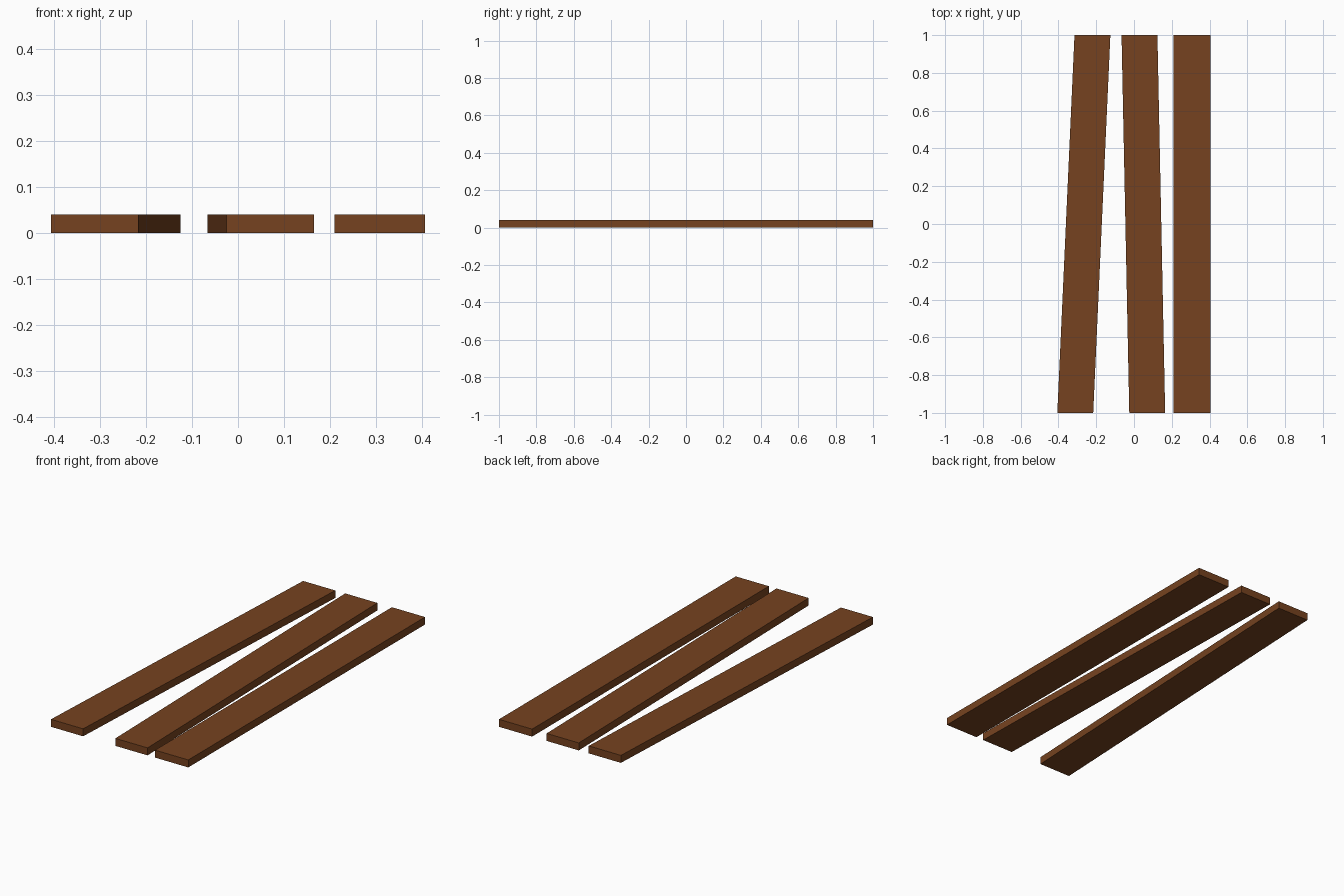
import bpy, bmesh

if "Cube" in bpy.data.objects:
    bpy.data.objects.remove(bpy.data.objects["Cube"])

LENGTH, THICK = 2.0, 0.04

wood = bpy.data.materials.new("brown_wood")
wood.diffuse_color = (0.18, 0.055, 0.014, 1)
wood.use_nodes = True
wood.node_tree.nodes["Principled BSDF"].inputs["Base Color"].default_value = wood.diffuse_color


def plank(name, front, back):
    """Flat board running along y; front and back are its (left, right) x limits at each end."""
    bm = bmesh.new()
    h = LENGTH / 2
    outline = [(front[0], -h), (front[1], -h), (back[1], h), (back[0], h)]
    base = bm.faces.new([bm.verts.new((x, y, 0)) for x, y in outline])
    top = bmesh.ops.extrude_face_region(bm, geom=[base], use_keep_orig=True)
    verts = [g for g in top["geom"] if isinstance(g, bmesh.types.BMVert)]
    bmesh.ops.translate(bm, verts=verts, vec=(0, 0, THICK))
    bmesh.ops.recalc_face_normals(bm, faces=bm.faces)
    mesh = bpy.data.meshes.new(name)
    bm.to_mesh(mesh)
    bm.free()
    mesh.materials.append(wood)
    obj = bpy.data.objects.new(name, mesh)
    bpy.context.collection.objects.link(obj)
    return obj


# Three loose boards, two of them skewed
plank("left_plank", (-0.406, -0.216), (-0.315, -0.125))
plank("middle_plank", (-0.025, 0.165), (-0.066, 0.124))
plank("right_plank", (0.210, 0.406), (0.210, 0.406))
